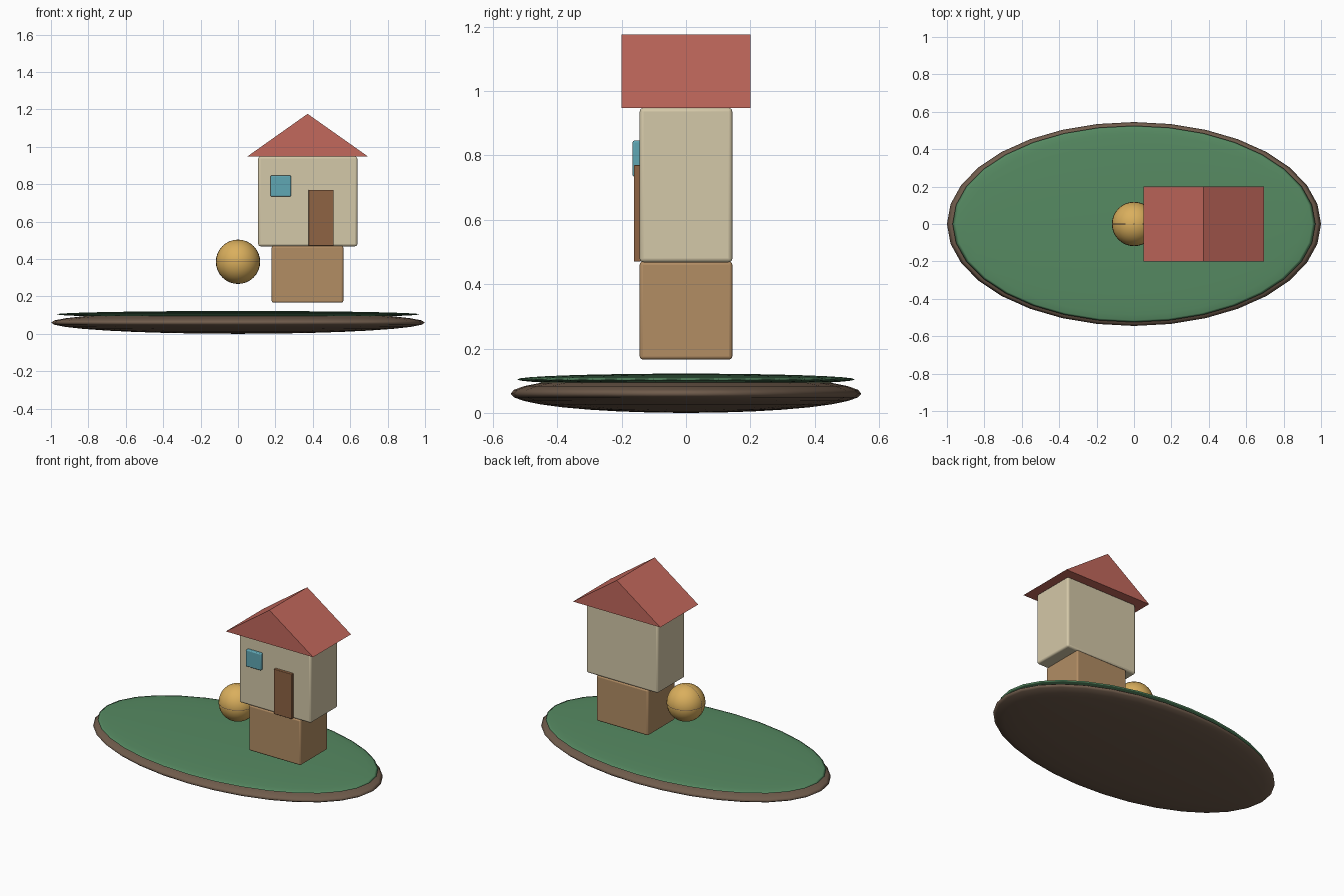
import bpy
import math

old = bpy.data.objects.get("Cube")
if old:
    bpy.data.objects.remove(old, do_unlink=True)


def material(name, *rgb):
    """Flat colour from 0-255 display values, stored as linear."""
    lin = [((c / 255 + 0.055) / 1.055) ** 2.4 for c in rgb] + [1.0]
    m = bpy.data.materials.new(name)
    m.use_nodes = True
    m.diffuse_color = lin
    bsdf = next(n for n in m.node_tree.nodes if n.type == 'BSDF_PRINCIPLED')
    bsdf.inputs["Base Color"].default_value = lin
    return m


soil = material("soil brown", 112, 92, 76)
grass = material("grass green", 86, 138, 98)
gold = material("warm gold", 218, 175, 93)
clay = material("clay tan", 178, 141, 100)
cream = material("cream plaster", 212, 200, 168)
red = material("roof red", 194, 104, 92)
wood = material("door wood", 142, 99, 67)
glass = material("window blue", 96, 167, 180)


def finish(name, mat):
    ob = bpy.context.object
    ob.name = name
    ob.data.materials.append(mat)
    return ob


def ellipsoid(name, mat, centre, radii):
    bpy.ops.mesh.primitive_uv_sphere_add(segments=32, ring_count=16, radius=1, location=centre)
    ob = finish(name, mat)
    ob.scale = radii
    bpy.ops.object.transform_apply(location=False, rotation=False, scale=True)
    bpy.ops.object.shade_smooth()
    return ob


def box(name, mat, xs, ys, zs, bevel):
    """Box between pairs of limits, with softly rounded edges."""
    spans = (xs, ys, zs)
    bpy.ops.mesh.primitive_cube_add(size=1, location=[sum(s) / 2 for s in spans])
    ob = finish(name, mat)
    ob.scale = [s[1] - s[0] for s in spans]
    bpy.ops.object.transform_apply(location=False, rotation=False, scale=True)
    bpy.ops.object.shade_smooth_by_angle(angle=math.radians(35))
    mod = ob.modifiers.new("soft edges", 'BEVEL')
    mod.width = bevel
    mod.segments = 3
    return ob


# Floating ground
ellipsoid("island_soil", soil, (0, 0, 0.06), (1, 0.545, 0.06))
ellipsoid("island_grass", grass, (0, 0, 0.104), (0.97, 0.525, 0.018))

# Ball with two thin crossing seams
ball_centre = (0, 0, 0.385)
ellipsoid("ball", gold, ball_centre, (0.118, 0.118, 0.118))
for name, tilt in (("ball_level_seam", 0), ("ball_upright_seam", math.pi / 2)):
    bpy.ops.mesh.primitive_torus_add(location=ball_centre, rotation=(tilt, 0, 0),
                                     major_radius=0.1145, minor_radius=0.004,
                                     major_segments=32, minor_segments=8)
    finish(name, soil)
    bpy.ops.object.shade_smooth()

# House
depth = (-0.144, 0.144)
box("house_base", clay, (0.18, 0.563), depth, (0.166, 0.47), 0.01)
box("house_walls", cream, (0.108, 0.638), depth, (0.468, 0.948), 0.012)
box("door", wood, (0.377, 0.511), (-0.162, -0.14), (0.47, 0.77), 0.003)
box("window", glass, (0.173, 0.284), (-0.166, -0.14), (0.734, 0.846), 0.006)

# Gabled roof as a closed prism
profile = ((0.05, 0.948), (0.695, 0.948), (0.372, 1.176))
verts = [(x, y, z) for y in (-0.2, 0.2) for x, z in profile]
faces = [(0, 1, 2), (5, 4, 3)] + [(i, i + 3, (i + 1) % 3 + 3, (i + 1) % 3) for i in range(3)]
mesh = bpy.data.meshes.new("roof")
mesh.from_pydata(verts, [], faces)
mesh.materials.append(red)
roof = bpy.data.objects.new("roof", mesh)
bpy.context.collection.objects.link(roof)
